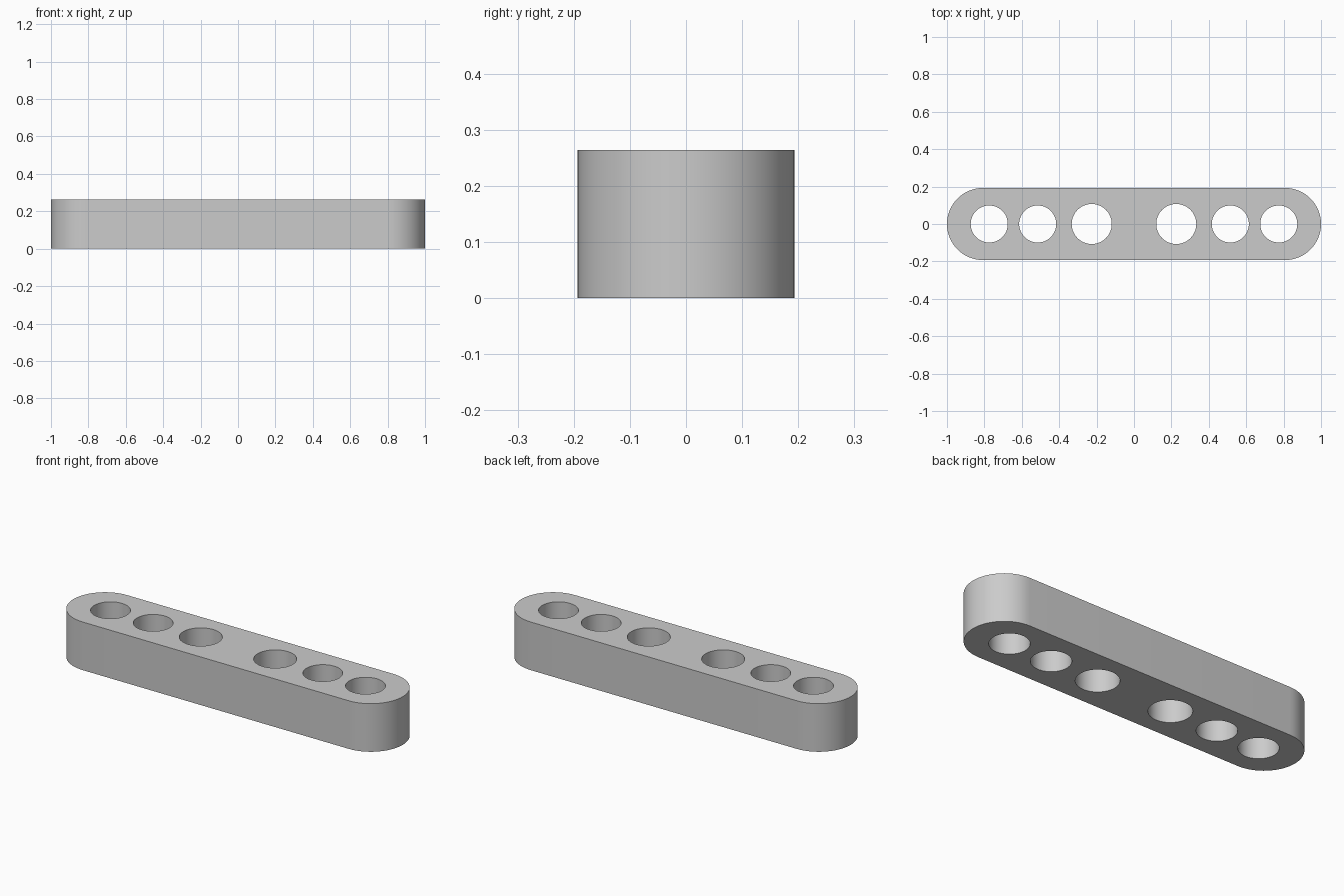
import bpy, bmesh, math
from mathutils import Matrix

if "Cube" in bpy.data.objects:
    bpy.data.objects.remove(bpy.data.objects["Cube"])

LENGTH, RADIUS, HEIGHT = 2.0, 0.193, 0.264
HOLES = [(0.226, 0.107), (0.515, 0.099), (0.774, 0.099)]  # x offset, radius
ARC = 32


def mesh_object(name, bm):
    mesh = bpy.data.meshes.new(name)
    bm.to_mesh(mesh)
    bm.free()
    obj = bpy.data.objects.new(name, mesh)
    bpy.context.collection.objects.link(obj)
    return obj


# Bar: a slot-shaped outline with round ends, extruded upward
bm = bmesh.new()
outline = []
for side, start in ((1, -math.pi / 2), (-1, math.pi / 2)):
    for i in range(ARC + 1):
        a = start + math.pi * i / ARC
        x = side * (LENGTH / 2 - RADIUS) + RADIUS * math.cos(a)
        outline.append(bm.verts.new((x, RADIUS * math.sin(a), 0)))
base = bm.faces.new(outline)
top = bmesh.ops.extrude_face_region(bm, geom=[base])["geom"]
bmesh.ops.translate(bm, vec=(0, 0, HEIGHT),
                    verts=[g for g in top if isinstance(g, bmesh.types.BMVert)])
bmesh.ops.recalc_face_normals(bm, faces=bm.faces)
bar = mesh_object("bar", bm)

grey = bpy.data.materials.new("grey")
grey.diffuse_color = (0.6, 0.6, 0.6, 1)
grey.use_nodes = True
grey.node_tree.nodes["Principled BSDF"].inputs["Base Color"].default_value = grey.diffuse_color
bar.data.materials.append(grey)

# Hole cutters: three cylinders mirrored on each half
bm = bmesh.new()
for x, r in HOLES:
    for side in (-1, 1):
        bmesh.ops.create_cone(bm, cap_ends=True, segments=2 * ARC,
                              radius1=r, radius2=r, depth=HEIGHT * 2,
                              matrix=Matrix.Translation((side * x, 0, HEIGHT / 2)))
cutter = mesh_object("hole_cutter", bm)
cutter.data.materials.append(grey)
cutter.hide_render = True

# Cut the holes right through the bar
cut = bar.modifiers.new("holes", 'BOOLEAN')
cut.operation = 'DIFFERENCE'
cut.solver = 'EXACT'
cut.object = cutter
bpy.context.view_layer.objects.active = bar
bar.select_set(True)
bpy.ops.object.modifier_apply(modifier=cut.name)
bpy.data.objects.remove(cutter)

# Smooth round walls with crisp rims
bpy.ops.object.shade_smooth_by_angle(angle=math.radians(30))
